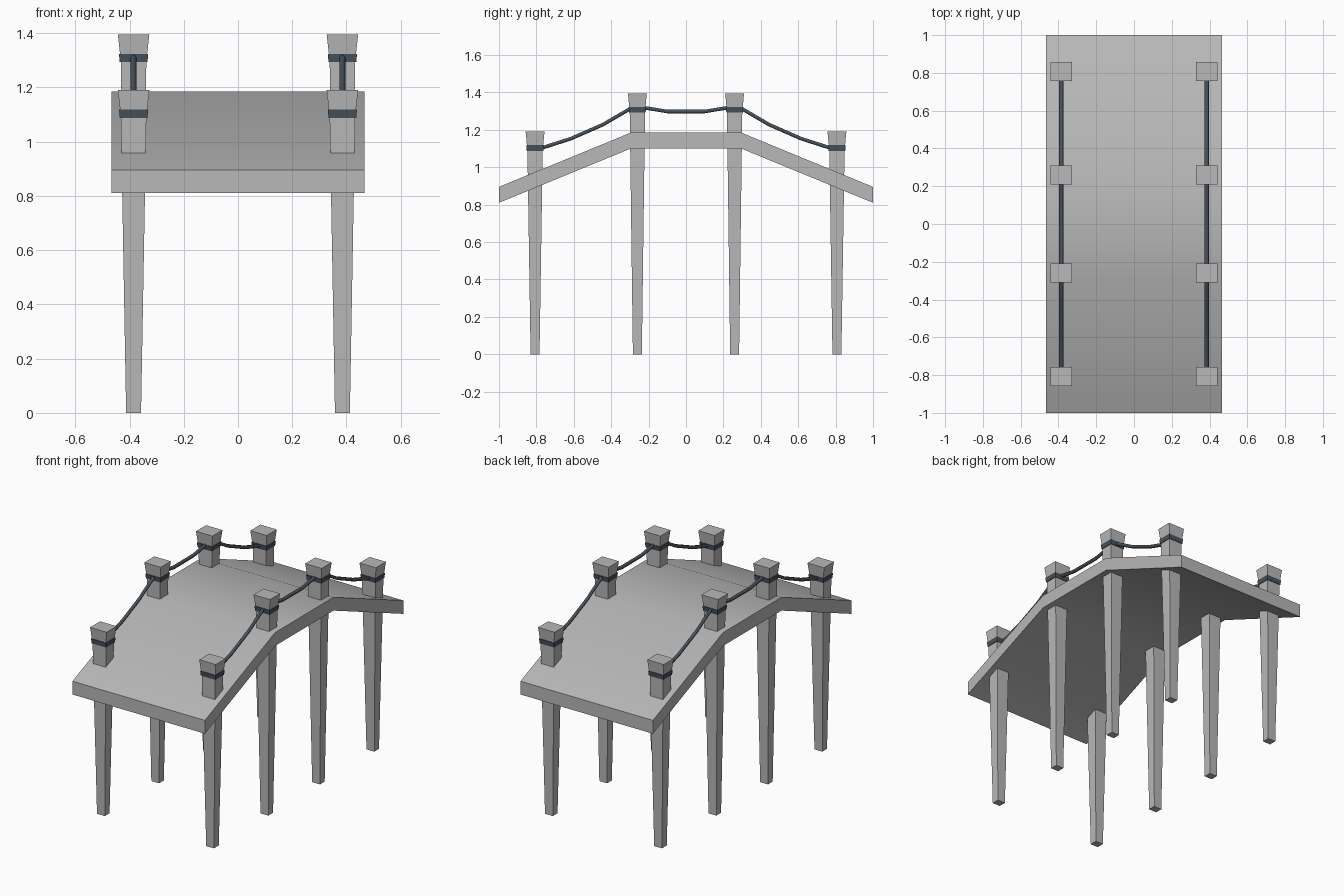
import bpy, bmesh
from math import cos, sin, atan2, pi, radians
from mathutils import Vector

if "Cube" in bpy.data.objects:
    bpy.data.objects.remove(bpy.data.objects["Cube"], do_unlink=True)


def material(name, rgb):
    mat = bpy.data.materials.new(name)
    mat.use_nodes = True
    mat.diffuse_color = (*rgb, 1)
    mat.node_tree.nodes["Principled BSDF"].inputs["Base Color"].default_value = (*rgb, 1)
    return mat


STONE = material("grey stone", (0.48, 0.48, 0.48))
ROPE = material("dark rope", (0.065, 0.085, 0.105))


def loft(name, rings, mat, smooth=None):
    """Skin a list of matching rings and cap both ends."""
    bm = bmesh.new()
    loops = [[bm.verts.new(p) for p in ring] for ring in rings]
    n = len(loops[0])
    for a, b in zip(loops, loops[1:]):
        for i in range(n):
            j = (i + 1) % n
            bm.faces.new((a[i], a[j], b[j], b[i]))
    bm.faces.new(loops[0])
    bm.faces.new(loops[-1])
    bmesh.ops.recalc_face_normals(bm, faces=bm.faces)
    mesh = bpy.data.meshes.new(name)
    bm.to_mesh(mesh)
    bm.free()
    mesh.materials.append(mat)
    obj = bpy.data.objects.new(name, mesh)
    bpy.context.collection.objects.link(obj)
    if smooth:
        bpy.ops.object.select_all(action="DESELECT")
        obj.select_set(True)
        bpy.context.view_layer.objects.active = obj
        bpy.ops.object.shade_smooth_by_angle(angle=radians(smooth))
    return obj


def square_rings(x, y, levels):
    """Slightly oblong rings, one per (height, half width)."""
    return [[(x + sx * w, y + sy * w * 0.87, z)
             for sx, sy in ((-1, -1), (1, -1), (1, 1), (-1, 1))]
            for z, w in levels]


def rope(name, x, path, radius=0.011, sides=6):
    """Round rope swept along (y, z) points at a fixed x."""
    pts = [Vector(p) for p in path]
    rings = []
    for i, p in enumerate(pts):
        d = pts[min(i + 1, len(pts) - 1)] - pts[max(i - 1, 0)]
        slope = atan2(d.y, d.x)
        ring = []
        for k in range(sides):
            a = 2 * pi * k / sides
            up = radius * sin(a)
            ring.append((x + radius * cos(a), p.x - up * sin(slope), p.y + up * cos(slope)))
        rings.append(ring)
    loft(name, rings, ROPE, 70)


# Arched deck: two ramps and a level middle
HALF = 0.467
deck_line = [(-1, 0.895), (-0.295, 1.185), (0.295, 1.185), (1, 0.895)]
loft("deck", [[(-HALF, y, z - 0.085), (HALF, y, z - 0.085), (HALF, y, z), (-HALF, y, z)]
              for y, z in deck_line], STONE, 30)

# Tapered posts with flared caps and rope bindings
POST_X = 0.385
for side, x in (("right", -POST_X), ("left", POST_X)):
    for label, y, top in (("front_outer", -0.807, 1.19), ("front_inner", -0.26, 1.395),
                          ("back_inner", 0.26, 1.395), ("back_outer", 0.807, 1.19)):
        name = f"{side}_{label}"
        band = top - 0.102
        loft(name + "_post", square_rings(x, y, [(0, 0.0275), (band, 0.047),
                                                 (band + 0.03, 0.05), (top, 0.058)]), STONE)
        loft(name + "_binding", square_rings(x, y, [(band, 0.051), (band + 0.03, 0.054)]), ROPE)

    # Sagging handrail ropes
    ramp = [(0.8, 1.098), (0.765, 1.105), (0.615, 1.153), (0.444, 1.228), (0.3, 1.312), (0.27, 1.317)]
    rope(f"{side}_back_rope", x, ramp)
    rope(f"{side}_front_rope", x, [(-y, z) for y, z in ramp])
    half = [(0.26, 1.322), (0.21, 1.316), (0.1, 1.298)]
    rope(f"{side}_middle_rope", x, half + [(-y, z) for y, z in reversed(half)])
